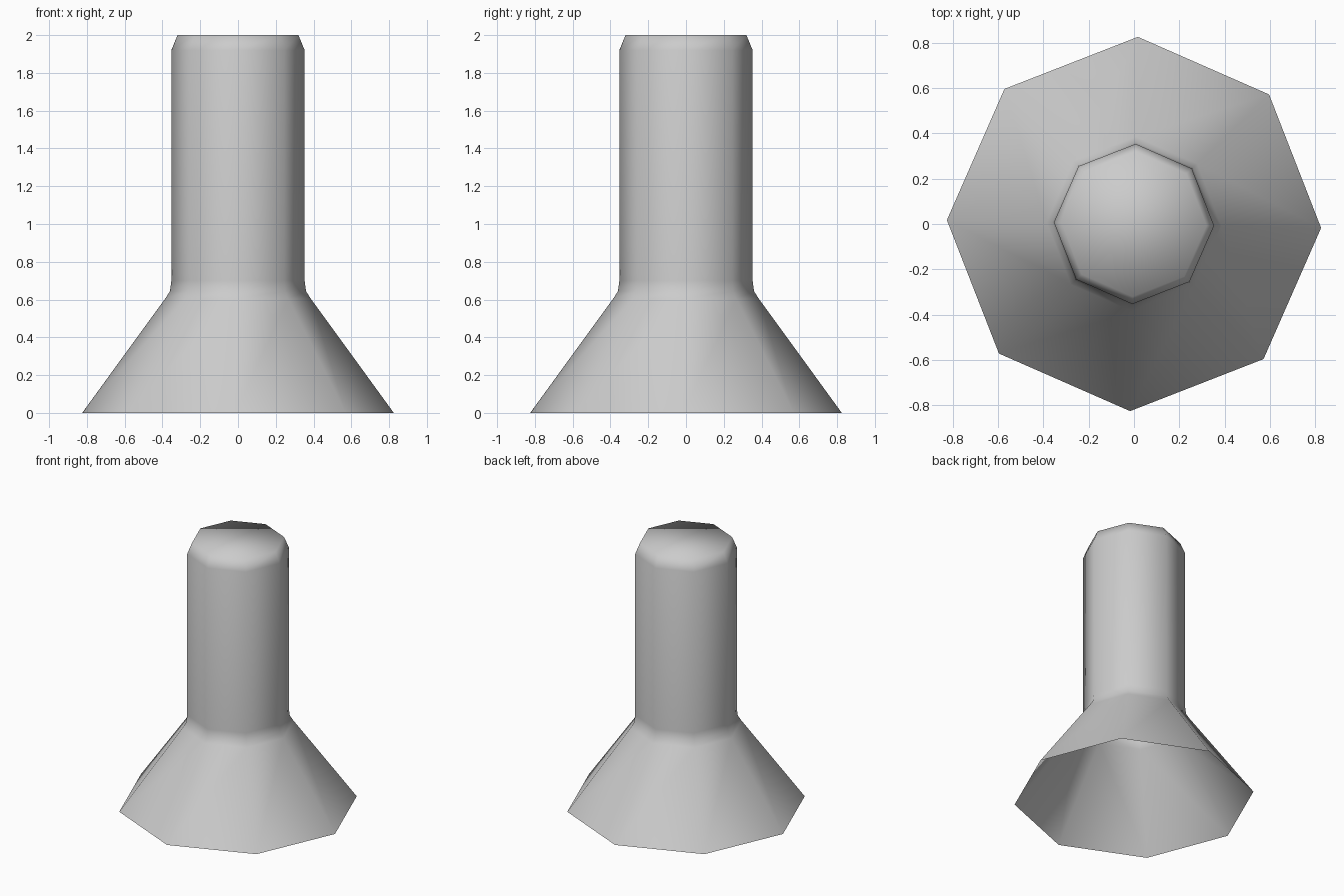
import bpy
import bmesh
from math import cos, sin, pi, radians

cube = bpy.data.objects.get("Cube")
if cube:
    bpy.data.objects.remove(cube, do_unlink=True)

SIDES = 8
TWIST = radians(-1.2)

# Light grey surface
grey = bpy.data.materials.new("light grey")
grey.use_nodes = True
colour = (0.6, 0.6, 0.6, 1)
grey.diffuse_color = colour
grey.node_tree.nodes["Principled BSDF"].inputs["Base Color"].default_value = colour

# Profile as (radius, height): open flared skirt, soft neck, column, bevelled top
profile = [(0.825, 0), (0.385, 0.605), (0.36, 0.645), (0.353, 0.70),
           (0.353, 1.92), (0.32, 2.0)]

bm = bmesh.new()


def ring(radius, height):
    angles = [TWIST + 2 * pi * i / SIDES for i in range(SIDES)]
    return [bm.verts.new((radius * cos(a), radius * sin(a), height)) for a in angles]


rings = [ring(r, z) for r, z in profile]
for low, high in zip(rings, rings[1:]):
    for i in range(SIDES):
        j = (i + 1) % SIDES
        bm.faces.new((low[i], low[j], high[j], high[i]))

# Flat top cap; the bottom stays open
bm.faces.new(rings[-1])

# One continuous smooth shell
for face in bm.faces:
    face.smooth = True

mesh = bpy.data.meshes.new("flared_column")
bm.to_mesh(mesh)
bm.free()
mesh.materials.append(grey)
column = bpy.data.objects.new("flared_column", mesh)
bpy.context.collection.objects.link(column)
